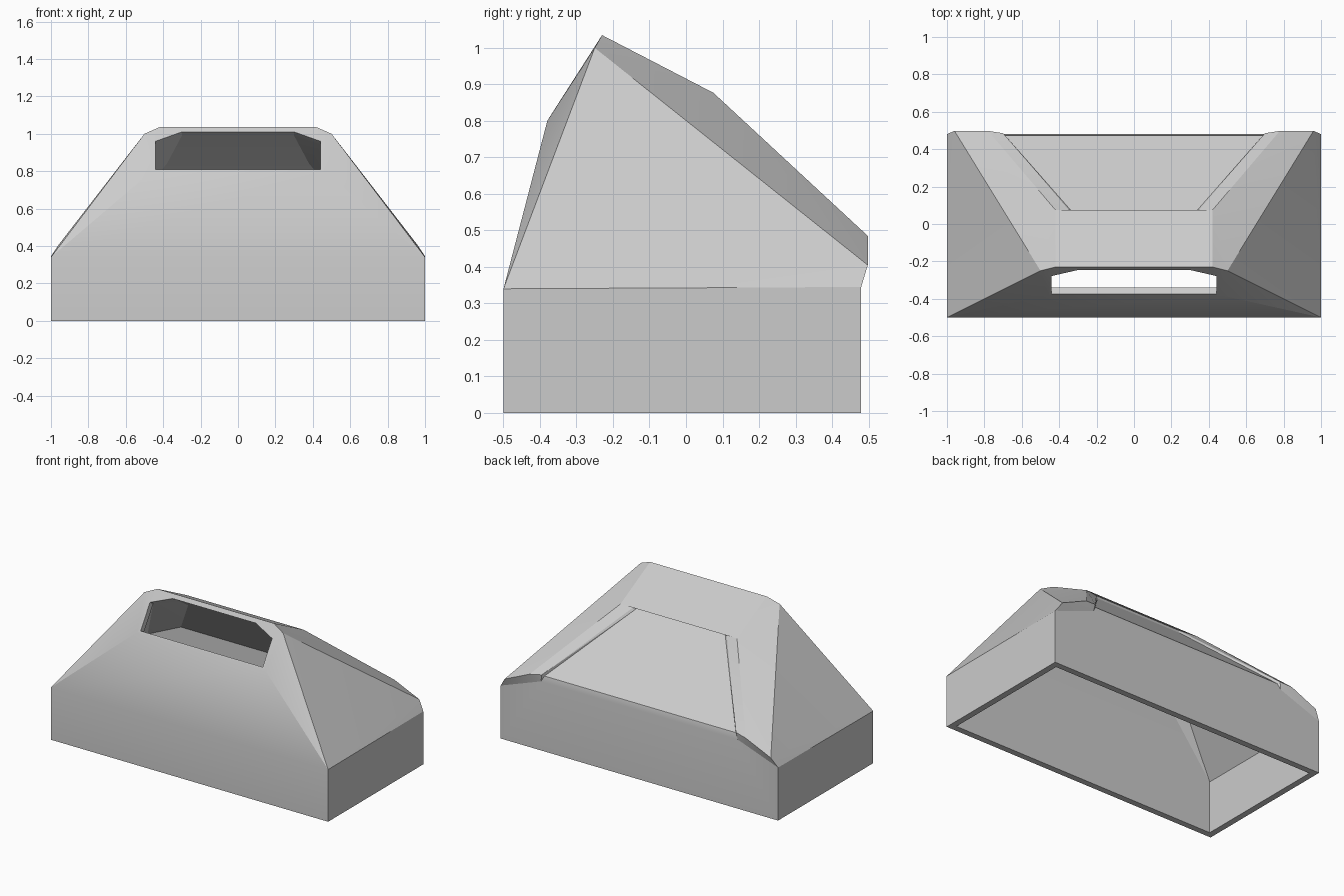
import bpy
import bmesh

cube = bpy.data.objects.get("Cube")
if cube:
    bpy.data.objects.remove(cube, do_unlink=True)

# Corner points of the left half (+x); the other half is mirrored
POINTS = {
    # outer skirt
    "foot_f": (1, -.5, 0), "foot_b": (1, .48, 0),
    "rim_f": (1, -.5, .34), "rim_b": (1, .48, .345),
    # frame around the slot
    "slot_low": (.46, -.38, .8), "apex": (.5, -.25, 1), "crest": (.42, -.23, 1.035),
    "hole_low": (.44, -.374, .81), "hole_mid": (.44, -.278, .96), "hole_top": (.3, -.246, 1.01),
    "deep_low": (.44, -.34, .79), "deep_mid": (.44, -.244, .94), "deep_top": (.3, -.212, .99),
    # roof, rear overhang and recessed rear panel
    "ridge": (.42, .075, .877), "eave": (.78, .498, .485), "eave_out": (.96, .498, .405),
    "lip_top": (.31, .03, .9), "lip_low": (.7, .485, .497), "wall_top": (.71, .48, .45),
    "panel_top": (.31, .042, .876), "panel_low": (.69, .472, .487),
    # inner cavity
    "in_foot_f": (.96, -.46, 0), "in_foot_b": (.96, .44, 0),
    "in_rim_f": (.96, -.46, .34), "in_rim_b": (.96, .44, .34),
    "in_ridge": (.38, .03, .84), "in_eave": (.72, .44, .45),
}

# Faces that occur once on each side
SIDE_FACES = [
    "foot_f foot_b rim_b rim_f",
    "rim_f rim_b eave_out apex",
    "rim_f apex slot_low",
    "crest apex eave_out eave ridge",
    "ridge eave lip_low lip_top",
    "lip_top lip_low panel_low panel_top",
    "lip_low wall_top panel_low",
    "lip_low eave wall_top",
    "eave eave_out rim_b wall_top",
    "slot_low apex hole_mid hole_low",
    "apex crest hole_top hole_mid",
    "hole_low hole_mid deep_mid deep_low",
    "hole_mid hole_top deep_top deep_mid",
    "foot_f foot_b in_foot_b in_foot_f",
    "in_foot_f in_foot_b in_rim_b in_rim_f",
    "in_rim_f deep_low deep_mid",
    "in_rim_f deep_mid in_rim_b",
    "deep_mid deep_top in_ridge",
    "deep_mid in_ridge in_eave in_rim_b",
]

# Half outlines of faces that span the centre line
CENTRE_FACES = [
    "foot_f rim_f", "rim_f slot_low",
    "slot_low hole_low", "hole_low deep_low",
    "crest hole_top", "hole_top deep_top",
    "crest ridge lip_top", "lip_top panel_top",
    "panel_top panel_low", "panel_low wall_top",
    "wall_top rim_b foot_b",
    "foot_f in_foot_f", "foot_b in_foot_b",
    "in_foot_f in_rim_f", "in_rim_f deep_low",
    "deep_top in_ridge", "in_ridge in_eave",
    "in_eave in_rim_b in_foot_b",
]

bm = bmesh.new()
left = {n: bm.verts.new(p) for n, p in POINTS.items()}
right = {n: bm.verts.new((-x, y, z)) for n, (x, y, z) in POINTS.items()}

for names in map(str.split, SIDE_FACES):
    bm.faces.new([left[n] for n in names])
    bm.faces.new([right[n] for n in reversed(names)])
for names in map(str.split, CENTRE_FACES):
    bm.faces.new([left[n] for n in names] + [right[n] for n in reversed(names)])

bmesh.ops.triangulate(bm, faces=[f for f in bm.faces if len(f.verts) > 3])
bmesh.ops.recalc_face_normals(bm, faces=bm.faces)

mesh = bpy.data.meshes.new("duct_hood")
bm.to_mesh(mesh)
bm.free()
hood = bpy.data.objects.new("duct_hood", mesh)
bpy.context.collection.objects.link(hood)

# Plain grey plastic
grey = bpy.data.materials.new("light_grey")
grey.use_nodes = True
colour = (.6, .6, .6, 1)
grey.diffuse_color = colour
grey.node_tree.nodes["Principled BSDF"].inputs["Base Color"].default_value = colour
mesh.materials.append(grey)

# Soft front bend, crisp edges elsewhere
bpy.ops.object.select_all(action="DESELECT")
hood.select_set(True)
bpy.context.view_layer.objects.active = hood
bpy.ops.object.shade_smooth_by_angle(angle=.35)
